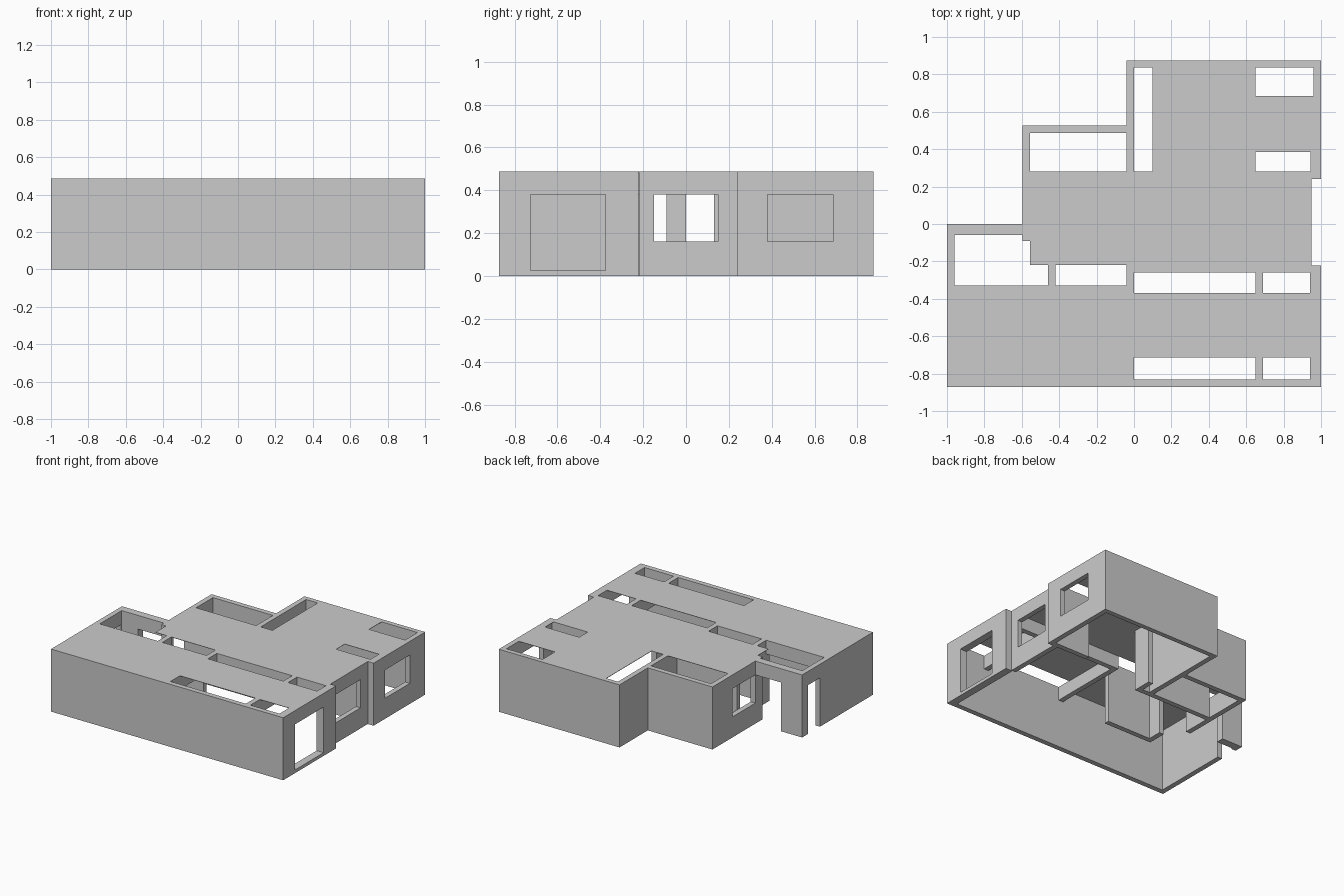
import bpy, bmesh

if "Cube" in bpy.data.objects:
    bpy.data.objects.remove(bpy.data.objects["Cube"])

H = 0.487      # wall height
HEAD = 0.38    # top of openings
T = 0.04       # wall thickness


def add_box(bm, x0, x1, y0, y1, z0, z1):
    if min(x1 - x0, y1 - y0, z1 - z0) < 0.001:
        return
    v = [bm.verts.new((x, y, z)) for z in (z0, z1)
         for x, y in ((x0, y0), (x1, y0), (x1, y1), (x0, y1))]
    for f in ((3, 2, 1, 0), (4, 5, 6, 7), (0, 1, 5, 4), (1, 2, 6, 5),
              (2, 3, 7, 6), (3, 0, 4, 7)):
        bm.faces.new([v[i] for i in f])


def finish(name, bm):
    mesh = bpy.data.meshes.new(name)
    bm.to_mesh(mesh)
    bm.free()
    ob = bpy.data.objects.new(name, mesh)
    bpy.context.collection.objects.link(ob)
    return ob


def wall(name, x0, x1, y0, y1, opening=None, z0=0.0):
    """Straight wall; opening = (start, end, sill, head) along its long side."""
    bm = bmesh.new()
    along_x = (x1 - x0) > (y1 - y0)

    def part(a, b, lo, hi):
        if along_x:
            add_box(bm, a, b, y0, y1, lo, hi)
        else:
            add_box(bm, x0, x1, a, b, lo, hi)

    s, e = (x0, x1) if along_x else (y0, y1)
    if opening:
        a, b, sill, head = opening
        part(s, a, 0, H)
        part(b, e, 0, H)
        part(a, b, 0, sill)
        part(a, b, head, H)
    else:
        part(s, e, z0, H)
    return finish(name, bm)


# Outer walls
wall("front_wall", -1, 1, -0.872, -0.832)
wall("left_wall", -1, -0.96, -0.832, 0, (-0.22, -0.07, 0, HEAD))
wall("entry_wall", -0.96, -0.6, -0.06, 0, (-0.82, -0.6, 0, HEAD))
wall("left_step_wall", -0.597, -0.557, -0.09, 0.527, (0.0, 0.28, 0.16, HEAD))
wall("back_left_wall", -0.557, -0.04, 0.487, 0.527)
wall("back_step_wall", -0.04, 0.0, 0.487, 0.875)
wall("back_wall", 0, 1, 0.838, 0.875)
wall("right_back_wall", 0.96, 1, 0.24, 0.838, (0.38, 0.685, 0.16, HEAD))
wall("right_middle_wall", 0.91, 0.95, -0.22, 0.24, (-0.15, 0.15, 0.16, HEAD))
wall("right_front_wall", 0.94, 1, -0.832, -0.222, (-0.725, -0.375, 0.025, HEAD))

# Inner walls
wall("back_room_partition", 0.65, 0.96, 0.24, 0.28)
wall("hall_partition", -0.557, 0.1, 0.13, 0.17)
wall("hall_return", 0.06, 0.1, 0.17, 0.28)
wall("room_divider", -0.04, 0.0, 0.17, 0.487)
wall("entry_return", -0.46, -0.42, -0.37, -0.22)
wall("kitchen_partition", -0.42, -0.04, -0.37, -0.33)

# Beams over wide openings
wall("entry_beam", -0.96, -0.46, -0.37, -0.33, z0=HEAD)
wall("living_beam", 0.0, 0.94, -0.26, -0.22, z0=HEAD)
wall("cross_beam_left", -0.04, 0.0, -0.832, -0.22, z0=HEAD)
wall("cross_beam_right", 0.65, 0.69, -0.832, -0.26, z0=HEAD)

# Thin roof: footprint rectangles minus rectangular roof openings
footprint = [(-1, 1, -0.872, -0.222), (-1, 0.95, -0.222, 0),
             (-0.597, 0.95, 0, 0.24), (-0.597, 1, 0.24, 0.527),
             (-0.04, 1, 0.527, 0.875)]
holes = [(0, 0.1, 0.28, 0.838), (0.65, 0.96, 0.685, 0.838),
         (0.65, 0.945, 0.28, 0.385), (-0.557, -0.04, 0.28, 0.487),
         (-0.96, -0.597, -0.33, -0.06), (-0.597, -0.557, -0.33, -0.09),
         (-0.557, -0.46, -0.33, -0.22), (-0.42, -0.04, -0.33, -0.22)]
for y0, y1 in ((-0.37, -0.26), (-0.832, -0.715)):
    holes += [(0, 0.65, y0, y1), (0.69, 0.94, y0, y1)]


def inside(rects, x, y):
    return any(r[0] < x < r[1] and r[2] < y < r[3] for r in rects)


xs = sorted({v for r in footprint + holes for v in r[:2]})
ys = sorted({v for r in footprint + holes for v in r[2:]})
bm = bmesh.new()
for xa, xb in zip(xs, xs[1:]):
    for ya, yb in zip(ys, ys[1:]):
        cx, cy = (xa + xb) / 2, (ya + yb) / 2
        if inside(footprint, cx, cy) and not inside(holes, cx, cy):
            bm.faces.new([bm.verts.new((x, y, H)) for x, y in
                          ((xa, ya), (xb, ya), (xb, yb), (xa, yb))])
bmesh.ops.remove_doubles(bm, verts=bm.verts, dist=0.0005)
bmesh.ops.dissolve_limit(bm, angle_limit=0.01, verts=bm.verts, edges=bm.edges)
roof = finish("roof", bm)
mod = roof.modifiers.new("thickness", 'SOLIDIFY')
mod.thickness = 0.003
mod.offset = -1
